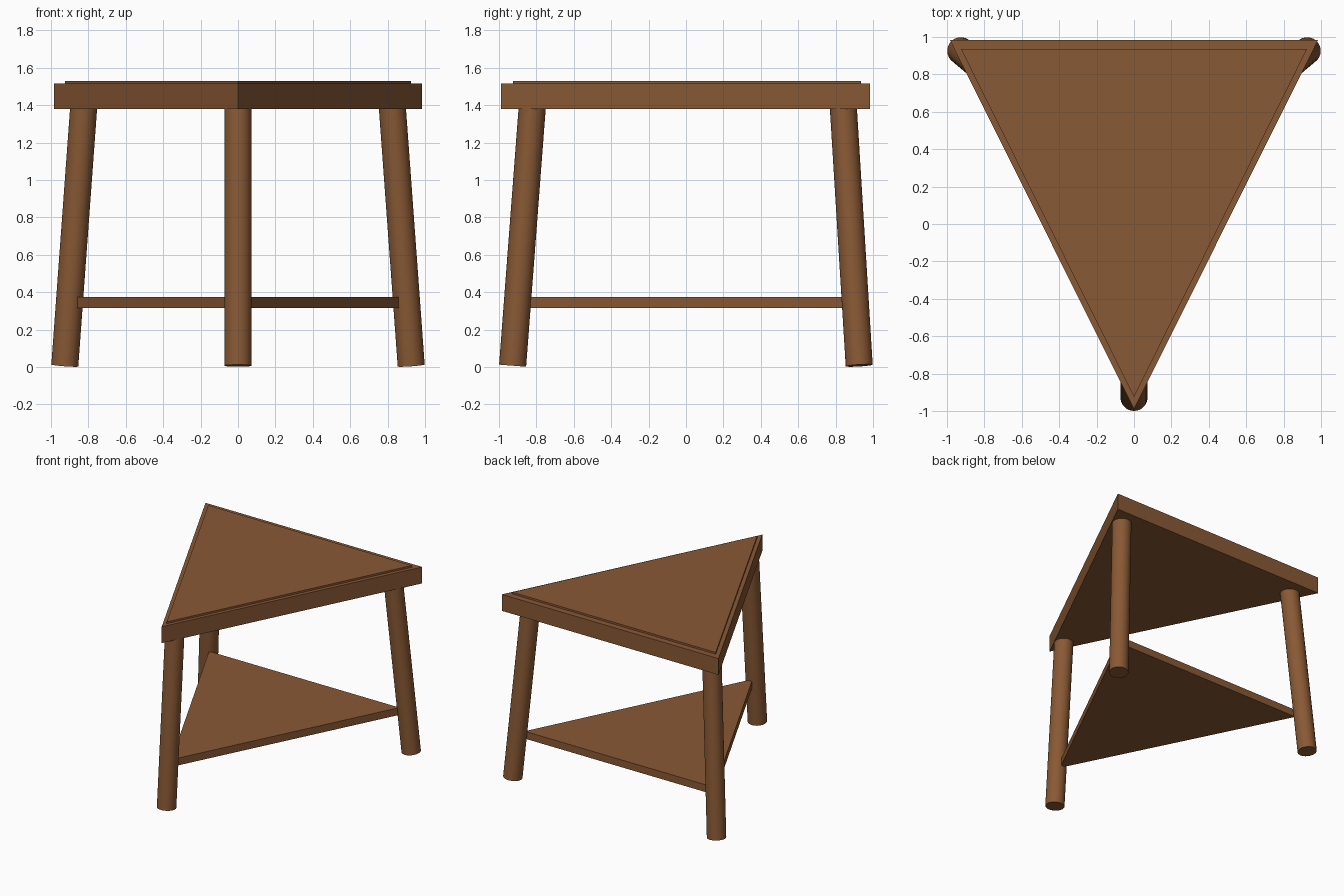
import bpy, bmesh
from mathutils import Vector

cube = bpy.data.objects.get("Cube")
if cube:
    bpy.data.objects.remove(cube, do_unlink=True)

wood = bpy.data.materials.new("brown_wood")
wood.use_nodes = True
wood.diffuse_color = (0.25, 0.1, 0.035, 1)
bsdf = next(n for n in wood.node_tree.nodes if n.type == 'BSDF_PRINCIPLED')
bsdf.inputs["Base Color"].default_value = wood.diffuse_color
bsdf.inputs["Roughness"].default_value = 0.7


def triangle_slab(name, half_width, back, front, bottom, top):
    """Triangular board pointing forward, extruded upward."""
    bm = bmesh.new()
    corners = [(-half_width, back), (0, front), (half_width, back)]
    face = bm.faces.new([bm.verts.new((x, y, bottom)) for x, y in corners])
    raised = bmesh.ops.extrude_face_region(bm, geom=[face])["geom"]
    verts = [v for v in raised if isinstance(v, bmesh.types.BMVert)]
    bmesh.ops.translate(bm, verts=verts, vec=(0, 0, top - bottom))
    bmesh.ops.recalc_face_normals(bm, faces=bm.faces)
    mesh = bpy.data.meshes.new(name)
    bm.to_mesh(mesh)
    bm.free()
    obj = bpy.data.objects.new(name, mesh)
    bpy.context.collection.objects.link(obj)
    mesh.materials.append(wood)


def leg(name, foot, head):
    """Round leg leaning inward from foot to head."""
    foot, head = Vector(foot), Vector(head)
    axis = head - foot
    bpy.ops.mesh.primitive_cylinder_add(
        vertices=32, radius=0.0725, depth=axis.length, location=(foot + head) / 2,
        rotation=axis.to_track_quat('Z', 'Y').to_euler())
    obj = bpy.context.object
    obj.name = name
    obj.data.materials.append(wood)
    bpy.ops.object.shade_smooth_by_angle()


# Table top with a thin raised panel
triangle_slab("table_top", 0.985, 0.985, -0.99, 1.38, 1.515)
triangle_slab("top_panel", 0.925, 0.935, -0.925, 1.51, 1.53)

# Lower shelf held between the legs
triangle_slab("lower_shelf", 0.865, 0.86, -0.865, 0.315, 0.375)

# Three splayed legs
leg("front_leg", (0, -0.927, 0.007), (0, -0.822, 1.39))
for side, sign in (("left", 1), ("right", -1)):
    leg(f"back_{side}_leg", (sign * 0.926, 0.926, 0.008), (sign * 0.825, 0.841, 1.39))
